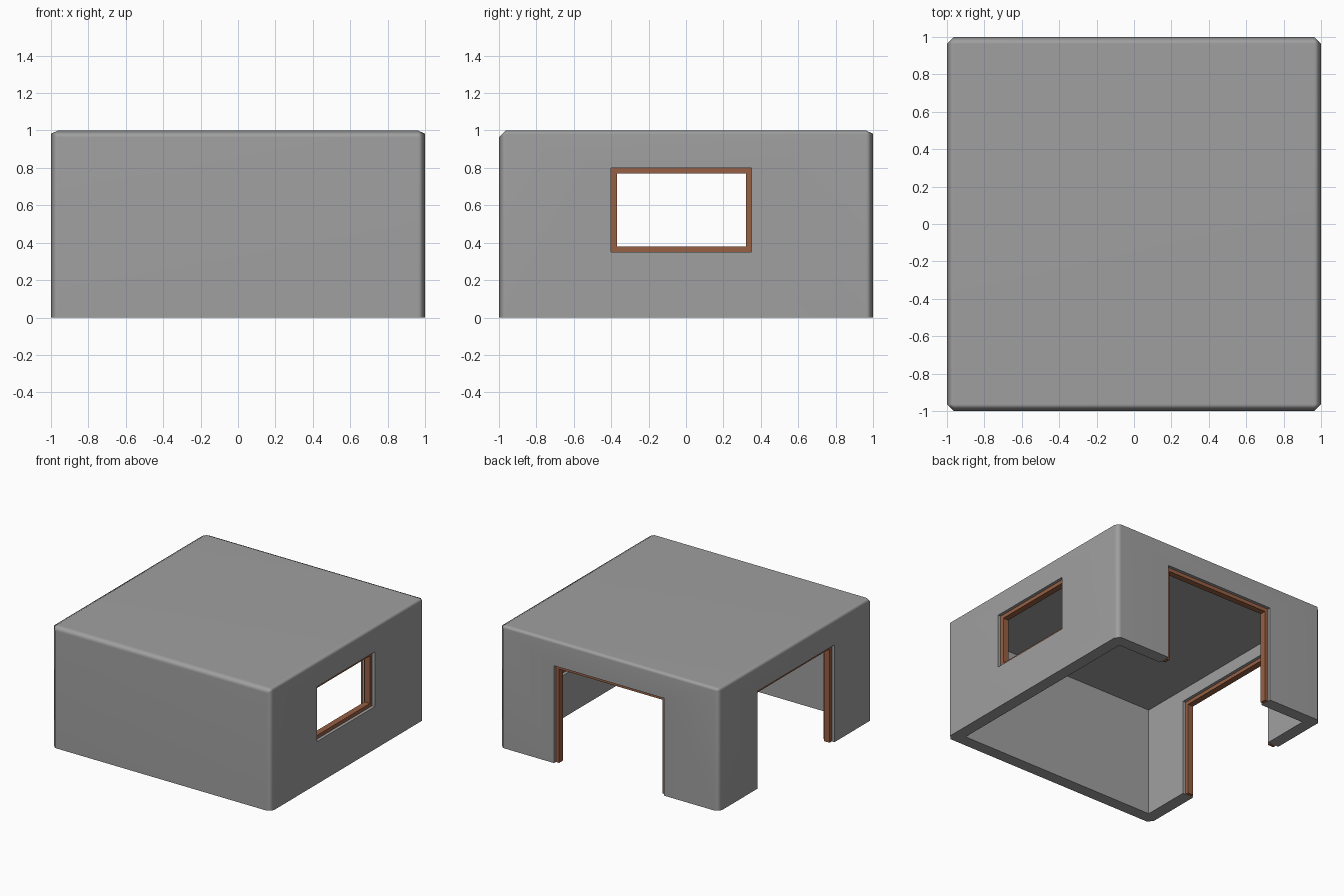
import bpy, bmesh, math

if "Cube" in bpy.data.objects:
    bpy.data.objects.remove(bpy.data.objects["Cube"])


def material(name, rgb):
    m = bpy.data.materials.new(name)
    m.diffuse_color = (*rgb, 1)
    m.use_nodes = True
    m.node_tree.nodes["Principled BSDF"].inputs["Base Color"].default_value = m.diffuse_color
    return m


GREY = material("plaster grey", (0.35, 0.35, 0.35))
BROWN = material("wood brown", (0.31, 0.115, 0.058))


def add_box(bm, lo, hi):
    verts = bmesh.ops.create_cube(bm, size=1)["verts"]
    for v in verts:
        for i in range(3):
            v.co[i] = hi[i] if v.co[i] > 0 else lo[i]


def make_object(name, bm, mat=None):
    bmesh.ops.recalc_face_normals(bm, faces=bm.faces)
    me = bpy.data.meshes.new(name)
    bm.to_mesh(me)
    bm.free()
    ob = bpy.data.objects.new(name, me)
    bpy.context.collection.objects.link(ob)
    if mat:
        me.materials.append(mat)
    return ob


def box(name, lo, hi, mat=None):
    bm = bmesh.new()
    add_box(bm, lo, hi)
    return make_object(name, bm, mat)


def activate(ob):
    bpy.ops.object.select_all(action='DESELECT')
    ob.select_set(True)
    bpy.context.view_layer.objects.active = ob


# outer shell: block with chamfered upright and roof edges
bm = bmesh.new()
add_box(bm, (-1, -1, 0), (1, 1, 1))
edges = [e for e in bm.edges if max(v.co.z for v in e.verts) > 0.5]
bmesh.ops.bevel(bm, geom=edges, offset=0.037, segments=1, affect='EDGES')
for v in bm.verts:  # shallower roof chamfer on all but the front
    if 0.9 < v.co.z < 0.99 and v.co.y > -0.99:
        v.co.z = 0.982
shell = make_object("house_shell", bm, GREY)

# hollow interior, two doorways and the window opening
cutters = [
    box("room_cutter", (-0.9, -0.9, -0.2), (0.9, 0.9, 0.9)),
    box("back_door_cutter", (-0.5, 0.8, -0.2), (0.5, 1.2, 0.8)),
    box("left_door_cutter", (-1.2, -0.5, -0.2), (-0.8, 0.5, 0.8)),
    box("window_cutter", (0.8, -0.4, 0.35), (1.2, 0.35, 0.8)),
]
activate(shell)
for c in cutters:
    mod = shell.modifiers.new("cut", 'BOOLEAN')
    mod.operation = 'DIFFERENCE'
    mod.solver = 'EXACT'
    mod.object = c
    bpy.ops.object.modifier_apply(modifier=mod.name)
for c in cutters:
    bpy.data.objects.remove(c)
shell.data.materials.clear()
shell.data.materials.append(GREY)
for p in shell.data.polygons:
    p.material_index = 0

# soft shading across the chamfers only
activate(shell)
bpy.ops.object.shade_smooth_by_angle(angle=math.radians(70))
wn = shell.modifiers.new("flat walls", 'WEIGHTED_NORMAL')
wn.keep_sharp = True


# timber frame: closed profile swept around an opening (u across, z up)
def frame(name, u0, u1, z0, z1, place, sill, w=0.03):
    zi = z0 + w if sill else z0
    outer = [(u0, z0), (u0, z1), (u1, z1), (u1, z0)]
    inner = [(u0 + w, zi), (u0 + w, z1 - w), (u1 - w, z1 - w), (u1 - w, zi)]
    bm = bmesh.new()
    rings = [[bm.verts.new(place(u, d, z)) for u, z in loop]
             for loop, d in ((outer, 0.925), (inner, 0.925), (inner, 0.975), (outer, 0.975))]
    for i in range(4 if sill else 3):
        j = (i + 1) % 4
        for k in range(4):
            a, b = rings[k], rings[(k + 1) % 4]
            bm.faces.new((a[i], a[j], b[j], b[i]))
    if not sill:
        for i in (0, 3):
            bm.faces.new([r[i] for r in rings])
    return make_object(name, bm, BROWN)


frame("back_door_frame", -0.5, 0.5, 0, 0.8, lambda u, d, z: (u, d, z), False)
frame("left_door_frame", -0.5, 0.5, 0, 0.8, lambda u, d, z: (-d, u, z), False)
frame("window_frame", -0.4, 0.35, 0.35, 0.8, lambda u, d, z: (d, u, z), True)
